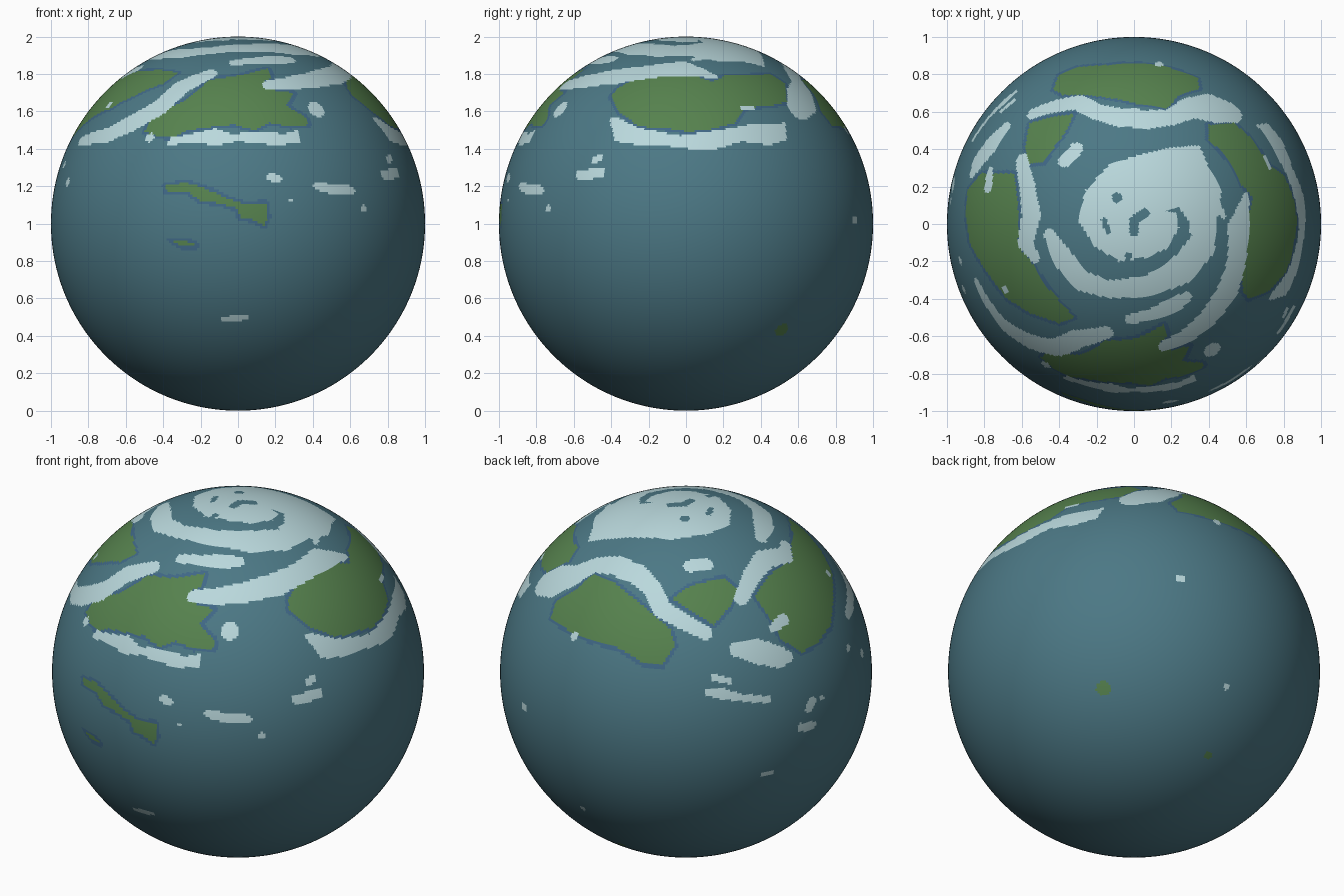
import bpy
import bmesh
from math import sin, cos, radians, sqrt
from mathutils import Vector

cube = bpy.data.objects.get("Cube")
if cube:
    bpy.data.objects.remove(cube, do_unlink=True)

OCEAN, SHALLOWS, LAND, CLOUD = range(4)
SHORE_WIDTH = 0.018


def make_material(name, color):
    mat = bpy.data.materials.new(name)
    mat.use_nodes = True
    mat.diffuse_color = (*color, 1)
    shader = mat.node_tree.nodes["Principled BSDF"]
    shader.inputs["Base Color"].default_value = (*color, 1)
    shader.inputs["Roughness"].default_value = 0.8
    return mat


# Drawing planes: each is (right, up, outward) and maps flat shapes onto the globe
def make_plane(turn, tilt):
    a, e = radians(turn), radians(tilt)
    right = Vector((cos(a), sin(a), 0))
    outward = Vector((sin(a) * cos(e), -cos(a) * cos(e), sin(e)))
    return right, outward.cross(right), outward


FRONT = make_plane(0, 0)
SIDE = make_plane(90, 0)
TOP = make_plane(0, 90)
REAR = make_plane(215, 25)
BELOW = make_plane(140, -30)


def on_globe(plane, u, v):
    right, up, outward = plane
    return right * u + up * v + outward * sqrt(max(0, 1 - u * u - v * v))


def near_segment(p, a, b, ra, rb):
    """Is p inside the tapered band that runs from a to b?"""
    d = b - a
    t = max(0, min(1, (p - a).dot(d) / max(d.length_squared, 1e-9)))
    return (p - a - d * t).length < ra + (rb - ra) * t


def in_outline(u, v, outline):
    inside = False
    for (u0, v0), (u1, v1) in zip(outline, outline[1:] + outline[:1]):
        if (v0 > v) != (v1 > v) and u < u0 + (v - v0) * (u1 - u0) / (v1 - v0):
            inside = not inside
    return inside


# A mark is (material, centre, reach, test); later marks cover earlier ones
marks = []


def add_mark(material, points, margin, test):
    centre = sum(points, Vector()) / len(points)
    reach = max((p - centre).length for p in points) + margin
    marks.append((material, centre, reach * reach, test))


def fill(material, plane, outline):
    """Paint a closed outline."""
    right, up, outward = plane
    add_mark(material, [on_globe(plane, *p) for p in outline], 0.05,
             lambda p: p.dot(outward) > 0
             and in_outline(p.dot(right), p.dot(up), outline))


def brush(material, plane, *stops):
    """Paint a band through (u, v, half width) stops; one stop makes a dot."""
    pts = [on_globe(plane, u, v) for u, v, r in stops]
    radii = [r for u, v, r in stops]
    if len(pts) == 1:
        pts, radii = pts * 2, radii * 2
    bands = list(zip(pts, pts[1:], radii, radii[1:]))
    add_mark(material, pts, max(radii),
             lambda p: any(near_segment(p, *band) for band in bands))


def land(plane, *outline):
    """Paint a land mass with a thin ring of shallow water."""
    shore = [(u, v, SHORE_WIDTH) for u, v in outline]
    brush(SHALLOWS, plane, *shore, shore[0])
    fill(LAND, plane, list(outline))


# Front continent
land(FRONT, (-.5, .49), (-.47, .56), (-.39, .61), (-.28, .66), (-.22, .71),
     (-.15, .77), (0, .79), (.16, .83), (.18, .78), (.13, .76), (.2, .71),
     (.3, .7), (.26, .63), (.36, .57), (.38, .53), (.28, .52), (.17, .54),
     (.09, .5), (-.02, .53), (-.12, .52), (-.26, .5), (-.36, .46), (-.44, .47))

# Front islands
land(FRONT, (-.39, .2), (-.28, .22), (-.18, .19), (-.05, .13), (.04, .1),
     (.15, .11), (.16, .04), (.14, -.01), (.08, .02), (.01, .03), (0, .08),
     (-.1, .11), (-.2, .12), (-.27, .17), (-.38, .17))
land(FRONT, (-.36, -.09), (-.28, -.09), (-.22, -.12), (-.3, -.12))

# Left continent (+x)
land(SIDE, (-.4, .68), (-.36, .73), (-.25, .78), (-.11, .79), (.02, .8),
     (.14, .76), (.21, .79), (.32, .79), (.45, .8), (.53, .75), (.54, .65),
     (.45, .63), (.32, .62), (.26, .54), (.16, .51), (.02, .49), (-.11, .51),
     (-.25, .52), (-.35, .59))

# Back continent
land(TOP, (-.43, .72), (-.4, .8), (-.3, .84), (-.15, .85), (.03, .86),
     (.18, .84), (.34, .78), (.35, .72), (.24, .69), (.18, .62), (.03, .64),
     (-.1, .67), (-.25, .69), (-.38, .69))

# Back right land
land(TOP, (-.56, .54), (-.45, .57), (-.32, .59), (-.36, .5), (-.42, .42),
     (-.48, .33), (-.56, .32), (-.58, .42))

# Right continent (-x)
land(TOP, (-.89, .18), (-.82, .27), (-.64, .27), (-.62, .1), (-.62, -.12),
     (-.55, -.2), (-.47, -.33), (-.32, -.5), (-.4, -.53), (-.55, -.48),
     (-.68, -.4), (-.8, -.24), (-.88, -.1), (-.9, .05))

# Southern islets
brush(LAND, SIDE, (.51, -.57, .04))
brush(LAND, BELOW, (.4, -.45, .025))

# Polar cloud swirl: disc, outer arm, then open water showing through
fill(CLOUD, TOP, [
    (.35, .42), (.2, .41), (.03, .37), (-.13, .32), (-.26, .18), (-.3, .02),
    (-.21, -.12), (-.08, -.2), (.06, -.18), (.18, -.13), (.24, -.02),
    (.22, .06), (.17, .07), (.24, .09), (.29, .02), (.3, -.05), (.36, -.1),
    (.44, 0), (.47, .18), (.4, .3)])
brush(CLOUD, TOP, (-.45, -.06, .035), (-.39, -.17, .06), (-.29, -.3, .06),
      (-.13, -.35, .05), (.08, -.33, .06), (.25, -.25, .08), (.36, -.12, .08),
      (.4, 0, .05))
brush(CLOUD, TOP, (.43, .12, .03), (.48, .04, .015))
brush(OCEAN, TOP, (-.09, .14, .028))
brush(OCEAN, TOP, (-.16, .02, .015), (-.14, -.04, .015))
brush(OCEAN, TOP, (.06, .06, .025), (0, .02, .025), (0, -.04, .025))
brush(OCEAN, TOP, (-.03, -.17, .02))

# Cloud belts around the continents
brush(CLOUD, TOP, (.17, -.65, .04), (.28, -.6, .05), (.4, -.5, .06),
      (.5, -.36, .07), (.55, -.2, .06), (.56, -.02, .07), (.6, .15, .02))
brush(CLOUD, TOP, (-.54, .59, .04), (-.42, .63, .045), (-.3, .65, .05),
      (-.2, .6, .05), (-.08, .57, .06), (.08, .56, .06), (.2, .57, .05),
      (.3, .62, .07), (.42, .62, .1), (.52, .6, .07))
brush(CLOUD, TOP, (-.6, .34, .04), (-.57, .2, .05), (-.55, .05, .06),
      (-.58, -.1, .05), (-.53, -.18, .03))
brush(CLOUD, TOP, (-.02, -.51, .03), (.1, -.48, .035), (.22, -.43, .05),
      (.28, -.39, .03))
brush(CLOUD, FRONT, (-.84, .44, .03), (-.7, .47, .05), (-.56, .54, .06),
      (-.42, .62, .06), (-.3, .73, .06), (-.15, .8, .04))
fill(CLOUD, FRONT, [
    (-.38, .42), (-.36, .46), (-.2, .49), (-.12, .51), (-.04, .48),
    (.15, .49), (.25, .48), (.32, .5), (.33, .43), (.2, .42), (0, .44),
    (-.1, .42), (-.25, .43)])
fill(CLOUD, SIDE, [
    (-.41, .57), (-.35, .56), (-.25, .51), (-.03, .47), (.18, .5), (.34, .53),
    (.53, .54), (.54, .45), (.45, .42), (.3, .44), (.17, .4), (.02, .4),
    (-.14, .42), (-.25, .42), (-.38, .44)])
brush(CLOUD, REAR, (.27, .12, .04), (.38, .11, .07), (.5, .08, .06),
      (.55, .08, .03))

# Small scattered clouds
for plane, *stops in (
        (FRONT, (-.47, .46, .027)),
        (FRONT, (.42, .61, .05)),
        (FRONT, (.17, .25, .02), (.21, .24, .025)),
        (FRONT, (.42, .2, .02), (.52, .18, .03), (.61, .18, .02)),
        (FRONT, (.67, .08, .02)),
        (FRONT, (.28, .12, .01)),
        (FRONT, (-.91, .22, .025)),
        (FRONT, (-.93, .31, .02)),
        (FRONT, (-.08, -.51, .015), (.04, -.5, .018))):
    brush(CLOUD, plane, *stops)
for plane, *stops in (
        (SIDE, (-.57, .26, .025), (-.46, .27, .03)),
        (SIDE, (-.49, .34, .02), (-.46, .35, .02)),
        (SIDE, (.31, .62, .018), (.35, .62, .018)),
        (TOP, (-.37, .34, .04), (-.31, .4, .04)),
        (TOP, (-.77, .28, .025), (-.78, .2, .035)),
        (TOP, (-.69, -.35, .022)),
        (BELOW, (.5, -.08, .02))):
    brush(CLOUD, plane, *stops)
for stops in (
        [(.12, -.11, .02), (.2, -.12, .03), (.3, -.14, .02), (.44, -.15, .02)],
        [(.15, -.03, .018), (.23, -.05, .018)],
        [(.68, -.16, .025), (.66, -.2, .025)],
        [(.62, -.3, .025), (.68, -.29, .025)],
        [(.73, -.14, .018)],
        [(.42, -.55, .015), (.46, -.54, .015)],
        [(-.87, -.19, .025)],
        [(-.6, .19, .025)]):
    brush(CLOUD, REAR, *stops)

# Globe: one smooth sphere whose faces take the colour of the topmost mark
mesh = bpy.data.meshes.new("globe")
bm = bmesh.new()
bmesh.ops.create_uvsphere(bm, u_segments=480, v_segments=240, radius=1)
for face in bm.faces:
    face.smooth = True
    p = face.calc_center_median().normalized()
    for material, centre, reach, test in reversed(marks):
        if (p - centre).length_squared < reach and test(p):
            face.material_index = material
            break
bm.to_mesh(mesh)
bm.free()

for name, color in (("ocean blue", (.072, .188, .235)),
                    ("shallow water", (.051, .138, .242)),
                    ("land green", (.093, .223, .076)),
                    ("cloud white", (.49, .69, .72))):
    mesh.materials.append(make_material(name, color))

globe = bpy.data.objects.new("globe", mesh)
globe.location.z = 1
bpy.context.collection.objects.link(globe)
